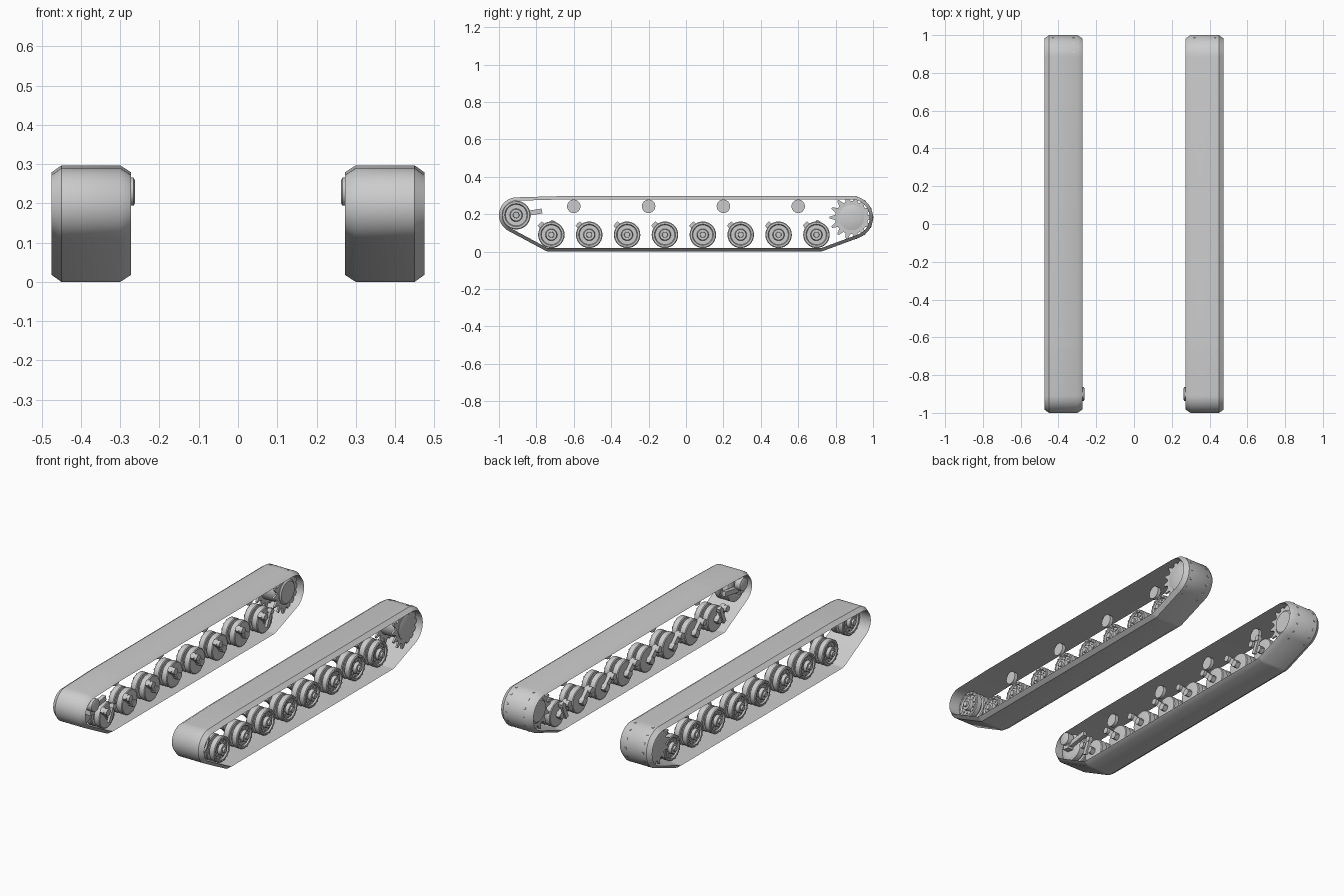
import bpy, bmesh
from math import sin, cos, pi, radians, atan2, hypot

cube = bpy.data.objects.get("Cube")
if cube:
    bpy.data.objects.remove(cube)

grey = bpy.data.materials.new("light grey")
grey.use_nodes = True
colour = (0.6, 0.6, 0.6, 1)
grey.diffuse_color = colour
grey.node_tree.nodes["Principled BSDF"].inputs["Base Color"].default_value = colour


def finish(bm, name):
    """Left-hand part with a mirrored right-hand twin."""
    bmesh.ops.recalc_face_normals(bm, faces=bm.faces)
    mesh = bpy.data.meshes.new(name)
    bm.to_mesh(mesh)
    bm.free()
    mesh.materials.append(grey)
    ob = bpy.data.objects.new(name, mesh)
    bpy.context.collection.objects.link(ob)
    bpy.ops.object.select_all(action='DESELECT')
    ob.select_set(True)
    bpy.context.view_layer.objects.active = ob
    bpy.ops.object.shade_smooth_by_angle(angle=radians(35))
    mirror = ob.modifiers.new("Mirror", 'MIRROR')
    mirror.use_mirror_merge = False
    return ob


def skin(bm, rings, closed=False):
    """Bridge rings of points, capping the ends unless closed."""
    rows = [[bm.verts.new(p) for p in ring] for ring in rings]
    n = len(rows[0])
    pairs = list(zip(rows, rows[1:]))
    if closed:
        pairs.append((rows[-1], rows[0]))
    else:
        bm.faces.new(rows[0])
        bm.faces.new(rows[-1])
    for a, b in pairs:
        for i in range(n):
            j = (i + 1) % n
            bm.faces.new((a[i], a[j], b[j], b[i]))


def lathe(bm, y, z, profile, n=28):
    """Turn (x, radius) pairs around an axle along x."""
    turn = [2 * pi * i / n for i in range(n)]
    skin(bm, [[(x, y + r * cos(a), z + r * sin(a)) for a in turn] for x, r in profile])


def prism(bm, points, x0, x1):
    skin(bm, [[(x, y, z) for y, z in points] for x in (x0, x1)])


def bar(bm, a, b, width, x0, x1):
    """Flat bar between two side-view points."""
    dy, dz = b[0] - a[0], b[1] - a[1]
    k = width / 2 / hypot(dy, dz)
    oy, oz = -dz * k, dy * k
    prism(bm, [(a[0] + oy, a[1] + oz), (b[0] + oy, b[1] + oz),
               (b[0] - oy, b[1] - oz), (a[0] - oy, a[1] - oz)], x0, x1)


def bolts(bm, y, z, ring, x0, x1, count=10):
    for i in range(count):
        a = 2 * pi * i / count
        lathe(bm, y + ring * cos(a), z + ring * sin(a), [(x0, 0.004), (x1, 0.004)], 6)


def double_wheel(bm, y, z, r):
    """Twin discs with a groove, dished face, hub and cap."""
    lathe(bm, y, z, [(0.315, 0.6 * r), (0.318, 0.94 * r), (0.322, r), (0.352, r),
                     (0.356, 0.94 * r), (0.356, 0.72 * r), (0.37, 0.72 * r),
                     (0.37, 0.94 * r), (0.374, r), (0.402, r), (0.406, 0.94 * r),
                     (0.406, 0.8 * r), (0.398, 0.74 * r), (0.398, 0.45 * r),
                     (0.416, 0.4 * r), (0.416, 0.22 * r), (0.426, 0.2 * r)])
    bolts(bm, y, z, 0.6 * r, 0.395, 0.403)
    bolts(bm, y, z, 0.87 * r, 0.403, 0.41, 14)


# Track band: arcs (y, z, radius, start, end) joined by straight runs
arcs = [(0.885, 0.182, 0.115, -69.5, 90, 24), (-0.65, 0.147, 0.15, 90, 92, 2),
        (-0.905, 0.195, 0.095, 92, 242, 24), (-0.73, 0.05, 0.05, 242, 270, 5),
        (0.715, 0.05, 0.05, 270, 290.5, 5)]
section = [(0.272, 0.018), (0.3, 0), (0.45, 0), (0.475, 0.018)]
rings = []
for y, z, r, a0, a1, steps in arcs:
    for i in range(steps + 1):
        a = radians(a0 + (a1 - a0) * i / steps)
        rings.append([(x, y + (r - d) * cos(a), z + (r - d) * sin(a)) for x, d in section])
bm = bmesh.new()
skin(bm, rings, closed=True)
finish(bm, "track_band")

# Road wheels with their swing arms
wheel_ys = [-0.72 + 0.2025 * i for i in range(8)]
axle_z = 0.09
wheels, arms = bmesh.new(), bmesh.new()
for y in wheel_ys:
    double_wheel(wheels, y, axle_z, 0.071)
    bar(arms, (y + 0.014, axle_z - 0.013), (y - 0.062, axle_z + 0.06), 0.032, 0.293, 0.313)
    lathe(arms, y, axle_z, [(0.288, 0.02), (0.32, 0.02)], 16)
    lathe(arms, y - 0.05, axle_z + 0.048, [(0.276, 0.018), (0.318, 0.018)], 16)
finish(wheels, "road_wheels")
finish(arms, "swing_arms")

# Shock absorbers on the first and last wheels
bm = bmesh.new()
for y in (wheel_ys[0], wheel_ys[-1]):
    bar(bm, (y - 0.03, 0.07), (y + 0.012, 0.165), 0.024, 0.278, 0.293)
    lathe(bm, y + 0.005, 0.15, [(0.274, 0.015), (0.3, 0.015)], 12)
finish(bm, "shock_absorbers")

# Return rollers
bm = bmesh.new()
for i in range(4):
    lathe(bm, -0.6 + 0.4 * i, 0.242, [(0.345, 0.036), (0.365, 0.036)], 24)
finish(bm, "return_rollers")

# Front idler wheel and its tensioner
idler_y, idler_z = -0.908, 0.195
bm = bmesh.new()
double_wheel(bm, idler_y, idler_z, 0.077)
finish(bm, "idler_wheel")
bm = bmesh.new()
bar(bm, (idler_y, idler_z), (-0.77, 0.217), 0.026, 0.29, 0.313)
bar(bm, (idler_y, idler_z - 0.02), (-0.9, 0.24), 0.04, 0.28, 0.315)
lathe(bm, -0.9, 0.23, [(0.262, 0.028), (0.266, 0.036), (0.3, 0.036)], 24)
finish(bm, "idler_tensioner")

# Rear drive sprocket: twin toothed rings on a drum
sp_y, sp_z, teeth = 0.885, 0.182, 14
bm = bmesh.new()
outline = []
for i in range(teeth):
    for shift, r in ((-0.36, 0.088), (-0.09, 0.117), (0.09, 0.117), (0.36, 0.088)):
        a = 2 * pi * (i + shift) / teeth
        outline.append((sp_y + r * cos(a), sp_z + r * sin(a)))
for x in (0.32, 0.43):
    prism(bm, outline, x - 0.005, x + 0.005)
lathe(bm, sp_y, sp_z, [(0.305, 0.06), (0.312, 0.068), (0.438, 0.068),
                       (0.443, 0.05), (0.446, 0.02)], 32)
finish(bm, "drive_sprocket")
